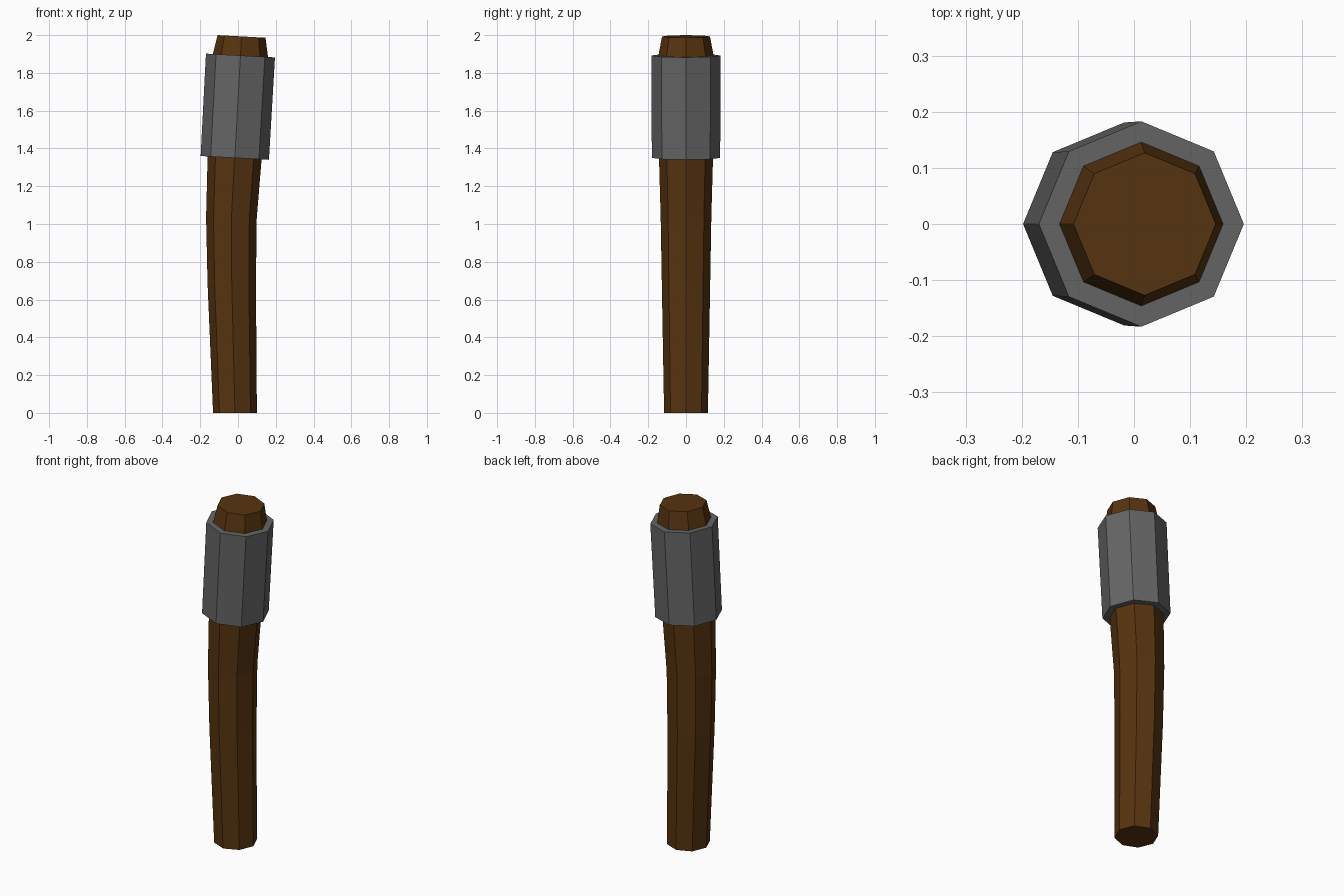
import bpy, bmesh, math
from mathutils import Vector, Matrix

if "Cube" in bpy.data.objects:
    bpy.data.objects.remove(bpy.data.objects["Cube"])

SIDES = 8
TILT = 0.055  # lean of the upper section, radians


def material(name, rgb):
    m = bpy.data.materials.new(name)
    m.diffuse_color = (*rgb, 1)
    m.use_nodes = True
    m.node_tree.nodes["Principled BSDF"].inputs["Base Color"].default_value = m.diffuse_color
    return m


def tube(name, rings, mat, closed_loop=False):
    """Loft octagons given as (centre x, z, radius, tilt about y)."""
    bm = bmesh.new()
    loops = []
    for cx, z, r, tilt in rings:
        rot = Matrix.Rotation(tilt, 3, 'Y')
        loop = []
        for i in range(SIDES):
            a = math.tau * i / SIDES
            p = rot @ Vector((r * math.cos(a), r * math.sin(a), 0))
            loop.append(bm.verts.new(p + Vector((cx, 0, z))))
        loops.append(loop)
    pairs = list(zip(loops, loops[1:]))
    if closed_loop:
        pairs.append((loops[-1], loops[0]))
    else:
        bm.faces.new(loops[0])
        bm.faces.new(loops[-1])
    for lo, hi in pairs:
        for i in range(SIDES):
            j = (i + 1) % SIDES
            bm.faces.new((lo[i], lo[j], hi[j], hi[i]))
    bmesh.ops.recalc_face_normals(bm, faces=bm.faces)
    mesh = bpy.data.meshes.new(name)
    bm.to_mesh(mesh)
    bm.free()
    obj = bpy.data.objects.new(name, mesh)
    bpy.context.collection.objects.link(obj)
    mesh.materials.append(mat)
    return obj


wood = material("wood", (0.095, 0.034, 0.005))
metal = material("metal", (0.13, 0.13, 0.13))

# Bent wooden handle with a tapered tip
tube("handle", [
    (-0.016, 0.0, 0.116, 0),
    (-0.033, 0.68, 0.128, 0),
    (-0.035, 1.03, 0.134, TILT / 2),
    (-0.018, 1.35, 0.143, TILT),
    (0.013, 1.892, 0.146, TILT),
    (0.019, 1.993, 0.127, TILT),
], wood)

# Metal collar, fitted around the handle
tube("collar", [
    (-0.017, 1.35, 0.143, TILT),
    (-0.017, 1.35, 0.181, TILT),
    (0.013, 1.892, 0.183, TILT),
    (0.013, 1.892, 0.146, TILT),
], metal, closed_loop=True)
